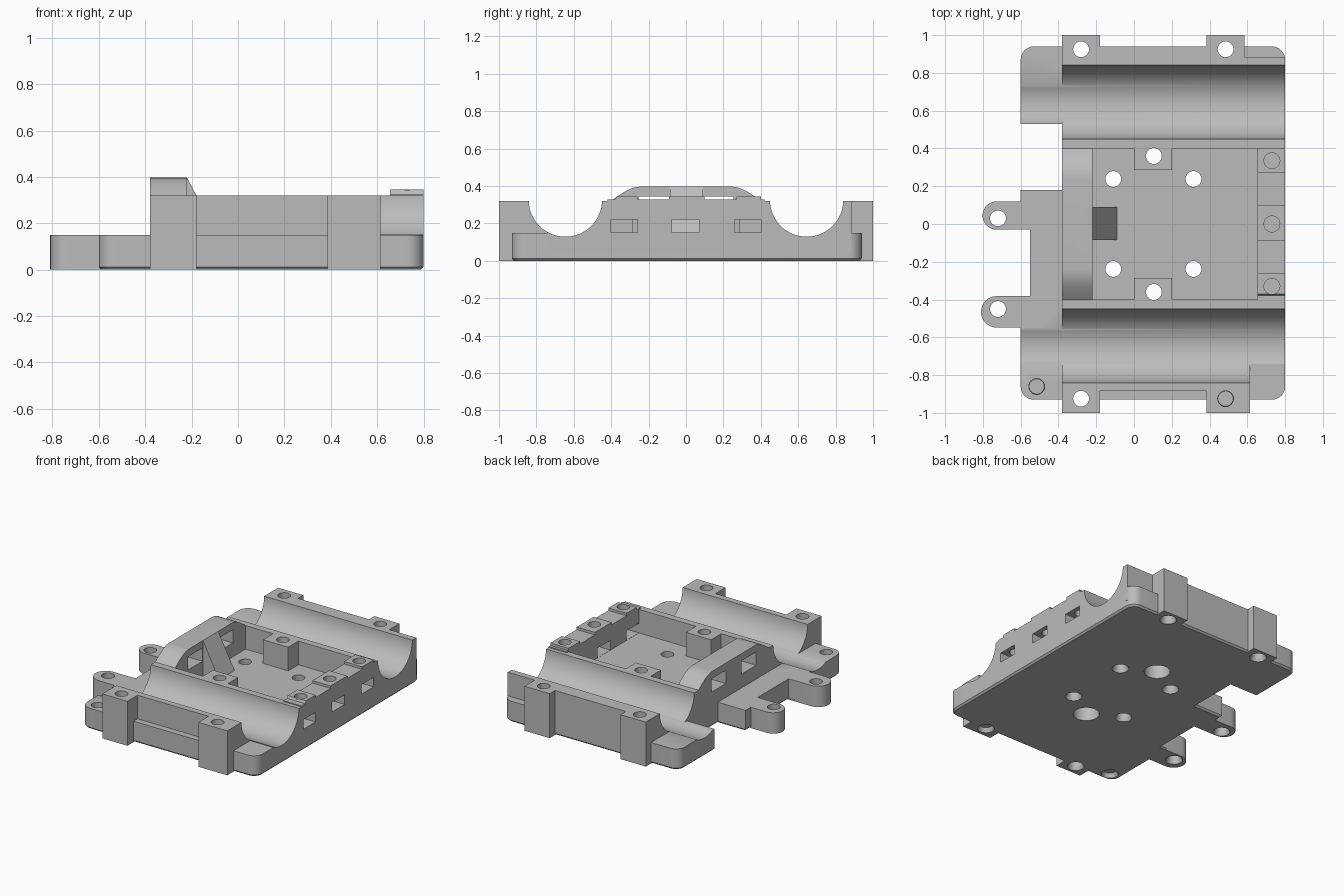
import bpy, bmesh, math
from mathutils import Vector

old = bpy.data.objects.get("Cube")
if old:
    bpy.data.objects.remove(old, do_unlink=True)

grey = bpy.data.materials.new("light_grey")
grey.use_nodes = True
colour = (0.5, 0.5, 0.5, 1)
grey.diffuse_color = colour
grey.node_tree.nodes["Principled BSDF"].inputs["Base Color"].default_value = colour

solids = bpy.data.collections.new("added_solids")
cutters = bpy.data.collections.new("cutters")
for c in (solids, cutters):
    bpy.context.scene.collection.children.link(c)


def finish(bm, name, coll):
    bmesh.ops.recalc_face_normals(bm, faces=bm.faces)
    mesh = bpy.data.meshes.new(name)
    bm.to_mesh(mesh)
    bm.free()
    mesh.materials.append(grey)
    ob = bpy.data.objects.new(name, mesh)
    coll.objects.link(ob)
    ob.hide_render = True
    return ob


def prism_mesh(points, axis, lo, hi):
    """Extrude a profile along an axis between two positions."""
    place = {"x": lambda a, b, t: (t, a, b), "y": lambda a, b, t: (a, t, b),
             "z": lambda a, b, t: (a, b, t)}[axis]
    shift = Vector(place(0, 0, hi - lo))
    bm = bmesh.new()
    face = bm.faces.new([bm.verts.new(place(a, b, lo)) for a, b in points])
    new = bmesh.ops.extrude_face_region(bm, geom=[face])["geom"]
    bmesh.ops.translate(bm, vec=shift, verts=[v for v in new if isinstance(v, bmesh.types.BMVert)])
    return bm


def prism(name, points, axis, lo, hi, coll=solids):
    return finish(prism_mesh(points, axis, lo, hi), name, coll)


def box(name, x, y, z, coll=solids):
    return prism(name, [(x[0], y[0]), (x[1], y[0]), (x[1], y[1]), (x[0], y[1])], "z", *z, coll)


def disc(cx, cy, r, n=32):
    return [(cx + r * math.cos(2 * math.pi * i / n), cy + r * math.sin(2 * math.pi * i / n))
            for i in range(n)]


def hole(name, x, y, lo=-0.1, r=0.042):
    prism(name, disc(x, y, r), "z", lo, 0.6, cutters)


def countersink(name, x, y):
    bm = bmesh.new()
    bmesh.ops.create_cone(bm, cap_ends=True, segments=32, radius1=0.06, radius2=0.04, depth=0.04)
    bmesh.ops.translate(bm, vec=(x, y, 0.01), verts=bm.verts)
    finish(bm, name, cutters)


# Base plate with rounded outer corners and a chamfered underside
outline = [(-.6, -.93), (.8, -.93), (.8, .94), (-.6, .94), (-.6, .53), (-.38, .53),
           (-.38, .18), (-.6, .18), (-.6, -.03), (-.55, -.03), (-.55, -.38), (-.6, -.38)]
bm = prism_mesh(outline, "z", 0, 0.15)
corners = [e for e in bm.edges if abs(e.verts[0].co.z - e.verts[1].co.z) > 0.1
           and abs(e.verts[0].co.y) > 0.9]
bmesh.ops.bevel(bm, geom=corners, offset=0.07, segments=8, profile=0.5, affect="EDGES")
rim = [e for e in bm.edges if max(v.co.z for v in e.verts) < 0.001]
bmesh.ops.bevel(bm, geom=rim, offset=0.012, segments=1, affect="EDGES")
body = finish(bm, "mounting_tray", bpy.context.scene.collection)
body.hide_render = False

# Raised side rails
TOP = 0.32
box("front_rail", (-.38, .615), (-.885, -.4), (.05, TOP))
box("front_rail_end", (.5, .8), (-.74, -.4), (.05, TOP))
box("back_rail", (-.38, .8), (.4, .885), (.05, TOP))
box("back_panel", (-.3, .5), (.8, .94), (.05, TOP))

# Bolt lugs along front and back
for side, lug_end in ((-1, .615), (1, .585)):
    for x0, x1, hx in ((-.38, -.18, -.28), (.385, lug_end, .485)):
        y = sorted((side * 1.0, side * .845))
        box("bolt_lug", (x0, x1), y, (0, TOP))
        hole("lug_hole", hx, side * .925)
        countersink("lug_countersink", hx, side * .925)

# Round ears on the right-hand edge
for cy, r, hy in ((.045, .075, .03), (-.465, .083, -.45)):
    box("ear_arm", (-.727, -.5), (cy - r, cy + r), (0, .15))
    prism("ear_tip", disc(-.727, cy, r), "z", 0, .15)
    hole("ear_hole", -.72, hy)
    countersink("ear_countersink", -.72, hy)

# Arched end wall
arc = [(.4 - .16 * t, TOP + .077 * math.sin(t * math.pi / 2)) for t in [i / 8 for i in range(9)]]
arch = [(-.42, .05), (.42, .05), (.42, TOP)] + arc + [(-y, z) for y, z in reversed(arc)] + [(-.42, TOP)]
prism("arched_wall", arch, "x", -.38, -.22)
prism("gusset", [(-.25, .1), (-.09, .1), (-.09, .15), (-.22, .397), (-.25, .397)], "y", -.085, .09)
for s in (-1, 1):
    y = sorted((s * .09, s * .255))
    box("arch_window", (-.5, -.1), y, (.25, .345), cutters)

# Low end wall with raised pads and slots
box("low_wall", (.655, .8), (-.42, .42), (.05, .327))
for y0, y1, lean in ((-.37, -.26, .02), (-.09, .1, 0), (.27, .4, 0)):
    prism("pad", [(y0 - lean, .3), (y1, .3), (y1, .345), (y0, .345)], "x", .655, .8)
for hy in (-.33, 0, .335):
    hole("pad_hole", .73, hy, lo=.2)
for y in ((-.4, -.26), (-.075, .07), (.26, .4)):
    box("wall_slot", (.6, .9), y, (.151, .22), cutters)

# Inner posts with deep counterbores below
for s in (-1, 1):
    box("post", (0, .2), sorted((s * .285, s * .43)), (.05, TOP))
    hole("post_hole", .105, s * .36)
    prism("post_counterbore", disc(.105, s * .36, .085), "z", -.1, .1, cutters)
    for x in (-.11, .315):
        hole("floor_hole", x, s * .238)
        countersink("floor_countersink", x, s * .238)
    # Half-round cradle
    prism("cradle", disc(s * .645, .325, .196, 64), "x", -1, 1, cutters)
hole("corner_hole", -.515, -.86)
countersink("corner_countersink", -.515, -.86)

# Combine everything into one solid body
bpy.ops.object.select_all(action="DESELECT")
bpy.context.view_layer.objects.active = body
body.select_set(True)
for op, coll in (("UNION", solids), ("DIFFERENCE", cutters)):
    for ob in list(coll.objects):
        mod = body.modifiers.new(ob.name, "BOOLEAN")
        mod.operation, mod.solver, mod.object = op, "EXACT", ob
        bpy.ops.object.modifier_apply(modifier=mod.name)
        bpy.data.objects.remove(ob, do_unlink=True)
    bpy.data.collections.remove(coll)
bpy.ops.object.shade_smooth_by_angle(angle=math.radians(30))
